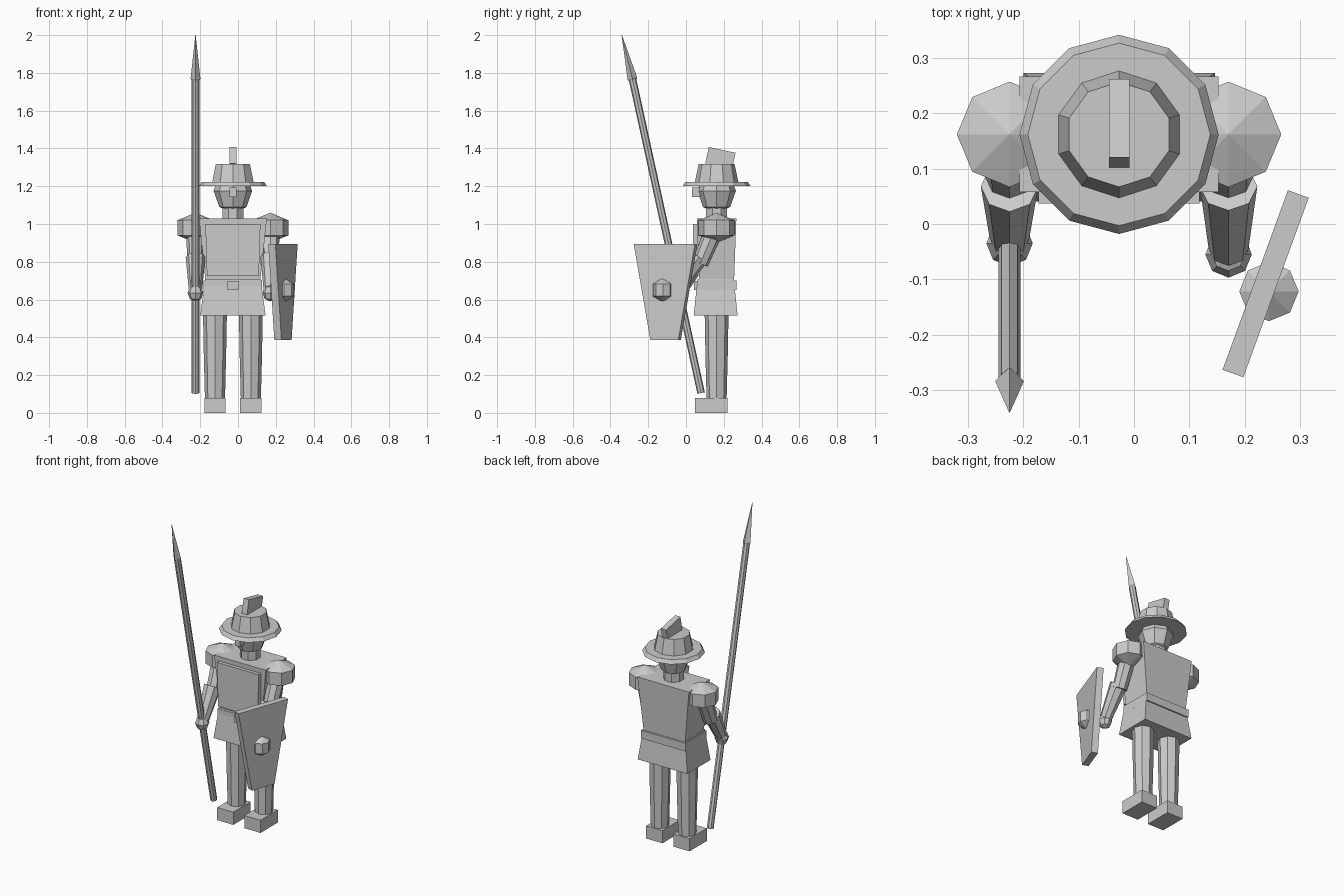
import bpy, bmesh, math
from mathutils import Matrix, Vector

cube = bpy.data.objects.get("Cube")
if cube:
    bpy.data.objects.remove(cube, do_unlink=True)

grey = bpy.data.materials.new("plain_grey")
grey.use_nodes = True
grey.diffuse_color = (0.6, 0.6, 0.6, 1)
grey.node_tree.nodes["Principled BSDF"].inputs["Base Color"].default_value = grey.diffuse_color

CX, CY = -0.027, 0.162  # body axis


def finish(name, bm):
    mesh = bpy.data.meshes.new(name)
    bmesh.ops.recalc_face_normals(bm, faces=bm.faces)
    bm.to_mesh(mesh)
    bm.free()
    mesh.materials.append(grey)
    obj = bpy.data.objects.new(name, mesh)
    bpy.context.collection.objects.link(obj)
    return obj


def tube(name, start, end, r0, r1, sides, turn=0.0):
    """Tapered prism between two points."""
    a, b = Vector(start), Vector(end)
    rot = (b - a).to_track_quat('Z', 'Y').to_matrix().to_4x4()
    if abs((b - a).normalized().z) > 0.999:
        rot = Matrix.Identity(4)
    bm = bmesh.new()
    bmesh.ops.create_cone(bm, cap_ends=True, segments=sides, radius1=r0, radius2=r1,
                          depth=(b - a).length,
                          matrix=Matrix.Translation((a + b) / 2) @ rot @ Matrix.Rotation(turn, 4, 'Z'))
    return finish(name, bm)


def ball(name, centre, radius, half_height, sides, rings):
    bm = bmesh.new()
    bmesh.ops.create_uvsphere(bm, u_segments=sides, v_segments=rings, radius=1,
                              matrix=Matrix.Translation(centre) @ Matrix.Diagonal((radius, radius, half_height, 1)))
    return finish(name, bm)


def block(name, centre, size, top=(1, 1), rot=None):
    """Box whose top face is scaled by the given x and y factors."""
    bm = bmesh.new()
    bmesh.ops.create_cube(bm, size=1, matrix=Matrix.Diagonal((*size, 1)))
    for v in bm.verts:
        if v.co.z > 0:
            v.co.x *= top[0]
            v.co.y *= top[1]
    bm.transform(Matrix.Translation(centre) @ (rot or Matrix.Identity(4)))
    return finish(name, bm)


# Torso, breastplate, belt and skirt
block("torso", (CX, CY, 0.865), (0.29, 0.185, 0.33), top=(1.24, 1.13))
block("breastplate", (CX, 0.062, 0.863), (0.275, 0.05, 0.275), top=(1.06, 1.0))
block("belt", (CX, CY, 0.675), (0.31, 0.21, 0.05))
block("buckle", (CX, 0.052, 0.675), (0.058, 0.02, 0.048))
block("skirt", (CX, 0.157, 0.612), (0.346, 0.232, 0.195), top=(0.85, 0.83))

# Head
tube("neck", (CX, CY, 1.01), (CX, CY, 1.1), 0.06, 0.06, 8, math.pi / 8)
ball("head", (CX, CY, 1.175), 0.102, 0.12, 8, 4)
block("nose", (CX, 0.053, 1.168), (0.037, 0.04, 0.048))

# Helmet
tube("helmet_brim", (CX, CY, 1.2), (CX, CY, 1.223), 0.18, 0.165, 12)
tube("helmet_crown", (CX, CY, 1.222), (CX, CY, 1.318), 0.115, 0.095, 10)
block("helmet_crest", (CX, 0.182, 1.348), (0.037, 0.145, 0.09),
      rot=Matrix.Rotation(math.radians(-12), 4, 'X'))

# Legs and arms
for side, s in (("left", 1), ("right", -1)):
    x = CX + s * 0.095
    tube(side + "_thigh", (x, CY, 0.3), (x, CY, 0.57), 0.059, 0.064, 8)
    tube(side + "_shin", (x, CY, 0.07), (x, CY, 0.3), 0.053, 0.059, 8)
    block(side + "_boot", (x, 0.133, 0.04), (0.113, 0.172, 0.08))

    x = CX + s * 0.198
    reach = -0.055 if s > 0 else -0.035
    ball(side + "_pauldron", (x, CY, 0.98), 0.11, 0.08, 8, 3)
    tube(side + "_upper_arm", (x, 0.15, 0.97), (x, 0.075, 0.79), 0.05, 0.043, 8)
    tube(side + "_forearm", (x, 0.068, 0.825), (x, reach + 0.01, 0.655), 0.052, 0.036, 8)
    ball(side + "_hand", (x, reach, 0.635), 0.042, 0.045, 8, 4)

# Spear
sx = -0.225
tube("spear_shaft", (sx, 0.08, 0.105), (sx, -0.284, 1.77), 0.02, 0.02, 8)
tube("spear_collar", (sx, -0.28, 1.75), (sx, -0.284, 1.77), 0.016, 0.026, 4)
tube("spear_blade", (sx, -0.284, 1.77), (sx, -0.34, 2.0), 0.026, 0.001, 4)

# Shield, narrow at the foot and turned outward, with a boss
block("shield", (0.238, -0.108, 0.64), (0.04, 0.157, 0.51), top=(1, 2.2),
      rot=Matrix.Rotation(math.radians(-20), 4, 'Z'))
ball("shield_boss", (0.244, -0.122, 0.65), 0.062, 0.065, 8, 3)
